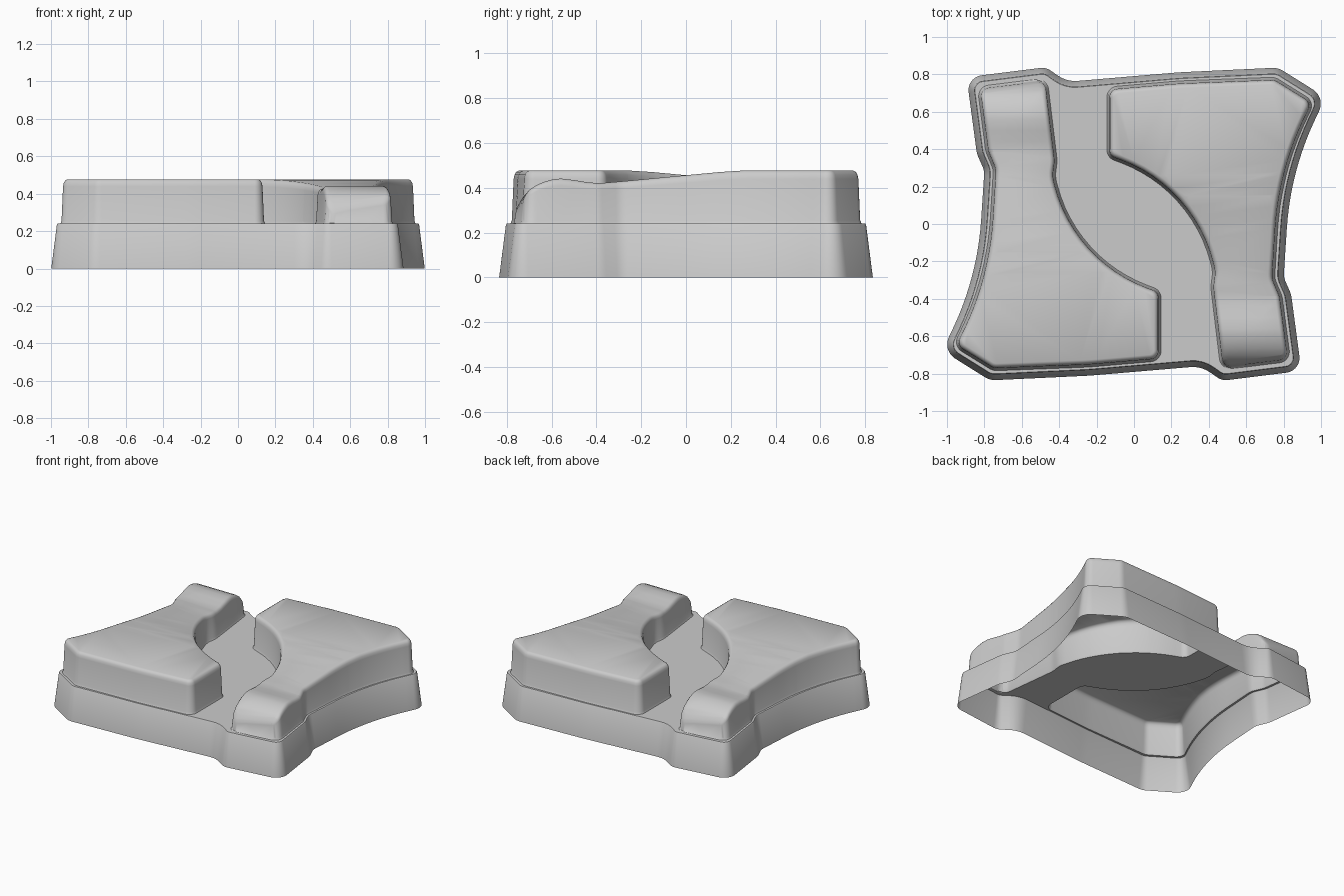
import bpy, bmesh, math
from mathutils import Vector, Matrix

if "Cube" in bpy.data.objects:
    bpy.data.objects.remove(bpy.data.objects["Cube"])

FLOOR = 0.24

grey = bpy.data.materials.new("plain grey")
grey.use_nodes = True
grey.diffuse_color = (0.6, 0.6, 0.6, 1)
grey.node_tree.nodes["Principled BSDF"].inputs["Base Color"].default_value = (0.6, 0.6, 0.6, 1)


def fillet(corners):
    """Round each (x, y, radius) corner of a closed clockwise outline."""
    pts = []
    for i, (x, y, r) in enumerate(corners):
        p = Vector((x, y))
        a = (Vector(corners[i - 1][:2]) - p).normalized()
        b = (Vector(corners[(i + 1) % len(corners)][:2]) - p).normalized()
        half = a.angle(b) / 2
        start = p + a * (r / math.tan(half))
        centre = p + (a + b).normalized() * (r / math.sin(half))
        turn = math.pi - 2 * half
        sign = 1 if a.x * b.y - a.y * b.x < 0 else -1
        n = max(4, round(turn / 0.17), round(turn * r / 0.06))
        for k in range(n + 1):
            arm = Matrix.Rotation(sign * turn * k / n, 2) @ (start - centre)
            pts.append(centre + arm)
    return pts


def inset(pts, d):
    """Move a clockwise outline inward by d."""
    out = []
    for i, p in enumerate(pts):
        u = (p - pts[i - 1]).normalized()
        v = (pts[(i + 1) % len(pts)] - p).normalized()
        n = Vector((u.y, -u.x)) + Vector((v.y, -v.x))
        out.append(p + n * (2 * d / n.length_squared))
    return out


def add_ring(bm, pts, z):
    return [bm.verts.new((p.x, p.y, z)) for p in pts]


def loft(bm, outline, steps):
    """Stack inset copies of the outline and join them with walls."""
    rings = [add_ring(bm, inset(outline, d), z) for d, z in steps]
    for low, high in zip(rings, rings[1:]):
        for i in range(len(low)):
            bm.faces.new((low[i], low[i - 1], high[i - 1], high[i]))
    return rings


def ring_edges(bm, ring):
    return [bm.edges.get((ring[i - 1], ring[i])) or bm.edges.new((ring[i - 1], ring[i]))
            for i in range(len(ring))]


def finish(bm, name, angle):
    bmesh.ops.recalc_face_normals(bm, faces=bm.faces)
    top = max(bm.faces, key=lambda f: abs(f.normal.z) * f.calc_area())
    if top.normal.z < 0:
        bmesh.ops.reverse_faces(bm, faces=bm.faces)
    mesh = bpy.data.meshes.new(name)
    bm.to_mesh(mesh)
    bm.free()
    mesh.materials.append(grey)
    ob = bpy.data.objects.new(name, mesh)
    bpy.context.collection.objects.link(ob)
    bpy.ops.object.select_all(action="DESELECT")
    ob.select_set(True)
    bpy.context.view_layer.objects.active = ob
    bpy.ops.object.shade_smooth_by_angle(angle=math.radians(angle))


def half_turn(pts):
    return [-p for p in pts]


# Crest height of a raised half along y
CREST = [(-0.8, 0.24), (-0.785, 0.25), (-0.75, 0.325), (-0.725, 0.362), (-0.7, 0.39),
         (-0.665, 0.413), (-0.63, 0.428), (-0.595, 0.437), (-0.56, 0.441), (-0.5, 0.434),
         (-0.44, 0.424), (-0.385, 0.42), (-0.25, 0.432), (-0.03, 0.453),
         (0.15, 0.47), (0.26, 0.477), (0.9, 0.477)]


def crest(y):
    for (y0, z0), (y1, z1) in zip(CREST, CREST[1:]):
        if y <= y1:
            return z0 + (z1 - z0) * max(0, y - y0) / (y1 - y0)
    return CREST[-1][1]


# Half of the foot outline, repeated by a half turn
half = [(-0.895, 0.785, 0.08), (-0.47, 0.838, 0.08), (-0.36, 0.76, 0.16),
        (0.24, 0.811, 2), (0.77, 0.836, 0.1), (1.024, 0.677, 0.09),
        (0.837, 0.28, 1.6), (0.8, -0.285, 0.1), (0.84, -0.375, 0.15)]
foot = fillet(half + [(-x, -y, r) for x, y, r in half])

# Foot outline of one raised half
raised = fillet([(-0.145, 0.732, 0.06), (0.24, 0.765, 2), (0.754, 0.785, 0.08),
                 (0.967, 0.653, 0.06), (0.787, 0.28, 1.6), (0.752, -0.29, 0.09),
                 (0.792, -0.385, 0.12), (0.838, -0.735, 0.06), (0.464, -0.781, 0.06),
                 (0.41, -0.335, 0.2), (0.422, -0.255, 0.15), (0.307, 0.187, 0.78),
                 (-0.145, 0.355, 0.06)])

# Skirt with the channel floor, open under the raised halves
bm = bmesh.new()
rings = loft(bm, foot, [(0, 0), (0.03, 0.234), (0.034, FLOOR)])
edges = ring_edges(bm, rings[-1])
for pts in (raised, half_turn(raised)):
    edges += ring_edges(bm, add_ring(bm, pts, FLOOR))
bmesh.ops.triangle_fill(bm, edges=edges, use_beauty=True)
finish(bm, "skirt_and_channel", 35)

# Two hollow raised halves with rounded rims
for name, turn in (("raised_half_right", 0), ("raised_half_left", math.pi)):
    bm = bmesh.new()
    rings = loft(bm, raised, [(0, 0), (0.006, 0.06), (0.014, 0.84), (0.018, 0.92),
                              (0.026, 0.975), (0.038, 1)])
    bmesh.ops.triangle_fill(bm, edges=ring_edges(bm, rings[-1]), use_beauty=True)
    for y, z in CREST[1:-1]:
        bmesh.ops.bisect_plane(bm, geom=bm.verts[:] + bm.edges[:] + bm.faces[:],
                               plane_co=(0, y, 0), plane_no=(0, 1, 0), dist=1e-5)
    for v in bm.verts:
        v.co.z = FLOOR + v.co.z * (crest(v.co.y) - FLOOR)
    bmesh.ops.rotate(bm, verts=bm.verts, matrix=Matrix.Rotation(turn, 3, "Z"))
    finish(bm, name, 50)
